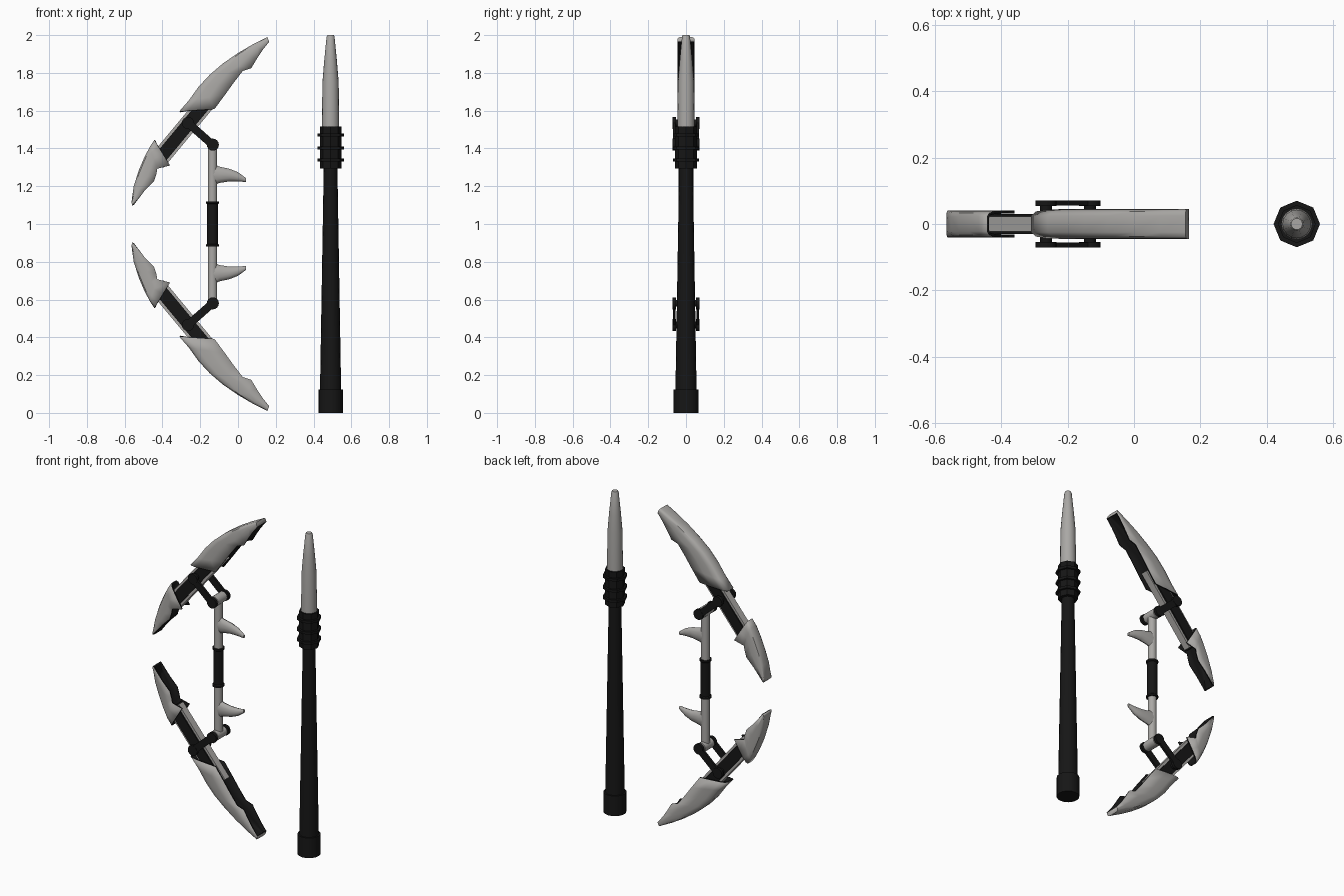
import bpy, bmesh, math
from mathutils import Vector, Matrix

if "Cube" in bpy.data.objects:
    bpy.data.objects.remove(bpy.data.objects["Cube"])


def material(name, rgb):
    m = bpy.data.materials.new(name)
    m.diffuse_color = (*rgb, 1)
    m.use_nodes = True
    m.node_tree.nodes["Principled BSDF"].inputs["Base Color"].default_value = m.diffuse_color
    return m


GREY = material("light_grey", (0.40, 0.39, 0.375))
DARK = material("near_black", (0.008, 0.008, 0.008))


def finish(bm, name, mats, mirror=False, thickness=0, angle=35):
    """Turn a bmesh into an object; mirrored parts repeat below z = 1."""
    if mirror:
        bmesh.ops.translate(bm, verts=bm.verts, vec=(0, 0, -1))
    me = bpy.data.meshes.new(name)
    bm.to_mesh(me)
    bm.free()
    ob = bpy.data.objects.new(name, me)
    bpy.context.collection.objects.link(ob)
    for m in mats:
        me.materials.append(m)
    bpy.ops.object.select_all(action='DESELECT')
    ob.select_set(True)
    bpy.context.view_layer.objects.active = ob
    bpy.ops.object.shade_smooth_by_angle(angle=math.radians(angle))
    if thickness:
        s = ob.modifiers.new("wall", 'SOLIDIFY')
        s.thickness = thickness
        s.offset = -1
        s.material_offset = 1
        s.material_offset_rim = 1
    if mirror:
        ob.location.z = 1
        mm = ob.modifiers.new("mirror", 'MIRROR')
        mm.use_axis = (False, False, True)
        mm.use_mirror_merge = False
    return ob


def loft(bm, rings, cap=True):
    rows = [[bm.verts.new(p) for p in r] for r in rings]
    n = len(rows[0])
    for a, b in zip(rows, rows[1:]):
        for i in range(n):
            j = (i + 1) % n
            bm.faces.new((a[i], a[j], b[j], b[i]))
    if cap:
        bm.faces.new(rows[0])
        bm.faces.new(rows[-1])
    bmesh.ops.recalc_face_normals(bm, faces=bm.faces)


def lathe(name, x, profile, mat, sides=16):
    """Turned part on a vertical axis, profile = (radius, z)."""
    bm = bmesh.new()
    loft(bm, [[(x + r * math.cos(k * math.tau / sides), r * math.sin(k * math.tau / sides), z)
               for k in range(sides)] for r, z in profile])
    return finish(bm, name, [mat])


def pin(bm, x, z, r, y0, y1):
    m = Matrix.Translation((x, (y0 + y1) / 2, z)) @ Matrix.Rotation(math.pi / 2, 4, 'X')
    bmesh.ops.create_cone(bm, cap_ends=True, segments=16, radius1=r, radius2=r,
                          depth=abs(y1 - y0), matrix=m)


def beam(bm, a, b, width, y0, y1):
    """Box between two (x, z) points."""
    a, b = Vector(a), Vector(b)
    d = b - a
    m = (Matrix.Translation(((a.x + b.x) / 2, (y0 + y1) / 2, (a.y + b.y) / 2))
         @ Matrix.Rotation(-math.atan2(d.y, d.x), 4, 'Y')
         @ Matrix.Diagonal((d.length, abs(y1 - y0), width, 1)))
    bmesh.ops.create_cube(bm, size=1, matrix=m)


def shell(name, stations, w):
    """Hollow U-shaped armour: stations = (outer x, outer z, inner x, inner z), last is the tip."""
    half = [(0, 1), (0.45, 1), (0.75, 0.96), (0.92, 0.84), (1, 0.55)]
    sec = [(t, -y) for t, y in half] + [(t, y) for t, y in reversed(half)]
    bm = bmesh.new()
    rows = []
    for ox, oz, ix, iz in stations:
        rows.append([bm.verts.new((ix + (ox - ix) * t, y * w, iz + (oz - iz) * t)) for t, y in sec])
    webs = []
    for a, b in zip(rows, rows[1:]):
        for i in range(len(sec) - 1):
            f = bm.faces.new((a[i], a[i + 1], b[i + 1], b[i]))
            if i == 4:
                webs.append(f)
    bm.faces.new(rows[-1])
    bmesh.ops.recalc_face_normals(bm, faces=bm.faces)
    ox, oz, ix, iz = stations[1]
    if webs[0].normal.dot(Vector((ox - ix, 0, oz - iz))) < 0:
        bmesh.ops.reverse_faces(bm, faces=bm.faces)
    finish(bm, name, [GREY, DARK], True, 0.009, 40)


# armour shells of the limbs
shell("outer_limb_shell", [
    (-0.31, 1.597, -0.125, 1.608), (-0.26, 1.655, -0.068, 1.685), (-0.21, 1.725, -0.025, 1.745),
    (-0.15, 1.79, 0.025, 1.81), (-0.08, 1.85, 0.07, 1.825), (0.0, 1.905, 0.10, 1.875),
    (0.08, 1.952, 0.128, 1.918), (0.155, 1.99, 0.165, 1.965)], 0.045)
shell("inner_limb_shell", [
    (-0.443, 1.445, -0.36, 1.31), (-0.467, 1.408, -0.427, 1.293), (-0.495, 1.355, -0.432, 1.265),
    (-0.527, 1.28, -0.445, 1.225), (-0.552, 1.20, -0.497, 1.173), (-0.564, 1.115, -0.56, 1.098)], 0.04)

# limb rail: grey core with dark side plates
bm = bmesh.new()
beam(bm, (-0.43, 1.328), (-0.11, 1.713), 0.095, -0.022, 0.022)
finish(bm, "limb_rail_core", [GREY], True)
bm = bmesh.new()
beam(bm, (-0.435, 1.322), (-0.12, 1.701), 0.066, -0.03, 0.03)
finish(bm, "limb_rail_plate", [DARK], True)

# linkage arms and pins between handle and limb
bm = bmesh.new()
for s in (-1, 1):
    beam(bm, (-0.135, 1.42), (-0.265, 1.535), 0.042, s * 0.056, s * 0.07)
    pin(bm, -0.133, 1.42, 0.032, s * 0.054, s * 0.071)
    pin(bm, -0.265, 1.535, 0.032, s * 0.054, s * 0.071)
    pin(bm, -0.133, 1.42, 0.018, s * 0.03, s * 0.056)
pin(bm, -0.265, 1.535, 0.018, -0.056, 0.056)
finish(bm, "linkage_arm", [DARK], True)

# handle with knuckles, grip and guards
lathe("handle_rod", -0.135, [(0.025, 0.58), (0.025, 1.42)], GREY)
bm = bmesh.new()
pin(bm, -0.135, 1.42, 0.03, -0.045, 0.045)
finish(bm, "handle_knuckle", [GREY], True)
lathe("handle_grip", -0.135, [(0.035, 0.88), (0.035, 0.89), (0.029, 0.895), (0.029, 1.105),
                              (0.035, 1.11), (0.035, 1.12)], DARK)
bm = bmesh.new()
loft(bm, [[(x, ry * math.cos(k * math.pi / 6), (lo + hi) / 2 + (hi - lo) / 2 * math.sin(k * math.pi / 6))
           for k in range(12)]
          for x, lo, hi, ry in [(-0.13, 1.205, 1.318, 0.024), (-0.10, 1.217, 1.304, 0.024),
                                (-0.045, 1.226, 1.292, 0.021), (0.0, 1.226, 1.274, 0.016),
                                (0.043, 1.222, 1.243, 0.008)]])
finish(bm, "handle_spike", [GREY], True)

# staff: pommel, tapered shaft, ribbed collar and pale tip
SX = 0.49
lathe("staff_pommel", SX, [(0.065, 0), (0.065, 0.125)], DARK)
lathe("staff_shaft", SX, [(0.056, 0.12), (0.036, 1.31)], DARK)
lathe("staff_collar", SX, [(0.057, 1.295), (0.057, 1.517)], DARK, 8)
for i, z in enumerate((1.34, 1.403, 1.472)):
    lathe("collar_ring_%d" % (i + 1), SX, [(0.07, z - 0.008), (0.07, z + 0.008)], DARK, 8)
lathe("staff_tip", SX, [(0.046, 1.51), (0.043, 1.75), (0.034, 1.86), (0.021, 1.992), (0.017, 2.0)], GREY)
